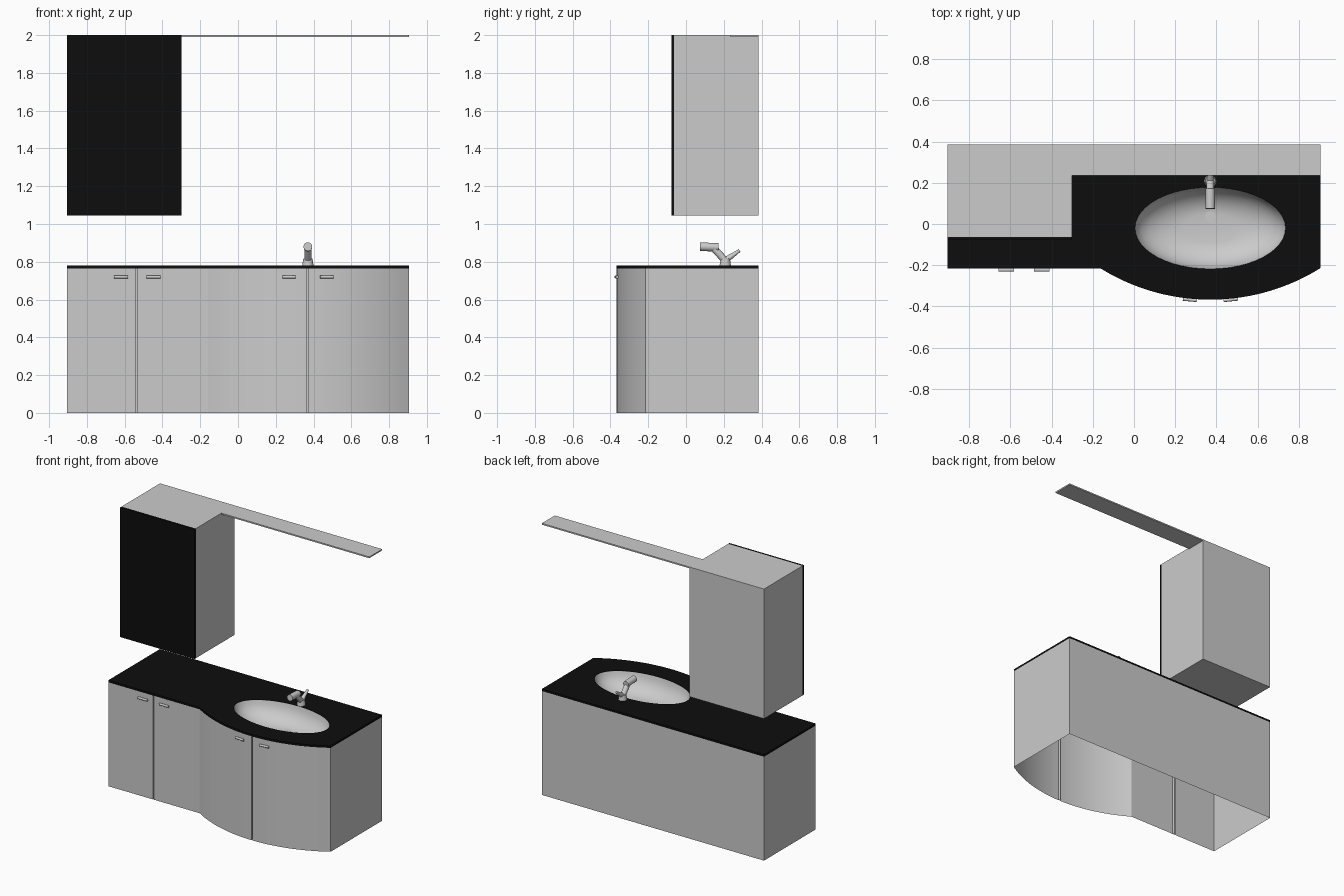
import bpy, bmesh, math
from mathutils import Vector

if "Cube" in bpy.data.objects:
    bpy.data.objects.remove(bpy.data.objects["Cube"])

black = bpy.data.materials.new("black_gloss")
black.diffuse_color = (0.004, 0.004, 0.004, 1)
black.use_nodes = True
black.node_tree.nodes["Principled BSDF"].inputs["Base Color"].default_value = black.diffuse_color

W, BACK, FRONT = 0.905, 0.385, -0.217      # half width, wall side, straight front
CX, CY, R = 0.37, 0.644, 1.011             # bow front: arc centre and radius
BODY_TOP, TOP = 0.765, 0.78
SINK = Vector((0.37, -0.02))
RX, RY = 0.365, 0.198


def finish(name, bm, mat=None, smooth=None):
    me = bpy.data.meshes.new(name)
    bmesh.ops.recalc_face_normals(bm, faces=bm.faces[:])
    bm.to_mesh(me)
    bm.free()
    ob = bpy.data.objects.new(name, me)
    bpy.context.collection.objects.link(ob)
    if mat:
        me.materials.append(mat)
    if smooth:
        bpy.ops.object.select_all(action='DESELECT')
        ob.select_set(True)
        bpy.context.view_layer.objects.active = ob
        bpy.ops.object.shade_smooth_by_angle(angle=math.radians(smooth))
    return ob


def box(name, lo, hi, mat=None):
    bm = bmesh.new()
    bmesh.ops.create_cube(bm, size=1)
    for v in bm.verts:
        v.co = [lo[i] + (v.co[i] + 0.5) * (hi[i] - lo[i]) for i in range(3)]
    return finish(name, bm, mat)


def rod(name, a, b, r1, r2=None, segs=20):
    a, b = Vector(a), Vector(b)
    bm = bmesh.new()
    bmesh.ops.create_cone(bm, cap_ends=True, segments=segs, radius1=r1,
                          radius2=r1 if r2 is None else r2, depth=(b - a).length)
    q = (b - a).to_track_quat('Z', 'Y')
    for v in bm.verts:
        v.co = q @ v.co + (a + b) / 2
    return finish(name, bm, None, 40)


def arc_y(x):
    return CY - math.sqrt(R * R - (x - CX) ** 2)


def groove(x, y, w=0.004, d=0.02):
    return [(x - w, y), (x - w, y + d), (x + w, y + d), (x + w, y)]


def outline(grooves):
    pts = [(-W, BACK), (-W, FRONT)]
    if grooves:
        pts += groove(-0.535, FRONT)
    n = 28
    for i in range(n + 1):
        x = -0.16 + i * (W + 0.16) / n
        if grooves and abs(x - CX) < 0.015:
            pts += groove(CX, arc_y(CX))
        else:
            pts.append((x, arc_y(x)))
    return pts + [(W, BACK)]


def loop(bm, pts, z):
    vs = [bm.verts.new((x, y, z)) for x, y in pts]
    return vs, [bm.edges.new((vs[i], vs[(i + 1) % len(vs)])) for i in range(len(vs))]


def ellipse(k=1.0, n=48):
    return [(SINK.x + k * RX * math.cos(2 * math.pi * i / n),
             SINK.y + k * RY * math.sin(2 * math.pi * i / n)) for i in range(n)]


# Base cabinet: open-bottomed wall shell with door grooves
bm = bmesh.new()
pts = outline(True)
low, _ = loop(bm, pts, 0)
high, _ = loop(bm, pts, BODY_TOP)
for i in range(len(pts)):
    j = (i + 1) % len(pts)
    bm.faces.new((low[i], low[j], high[j], high[i]))
finish("base_cabinet", bm, None, 30)

# Countertop slab with oval cut-out
bm = bmesh.new()
edges = loop(bm, outline(False), BODY_TOP)[1] + loop(bm, ellipse(), BODY_TOP)[1]
bmesh.ops.triangle_fill(bm, edges=edges, use_beauty=True)
ext = bmesh.ops.extrude_face_region(bm, geom=bm.faces[:], use_keep_orig=True)
top_verts = [g for g in ext["geom"] if isinstance(g, bmesh.types.BMVert)]
bmesh.ops.translate(bm, verts=top_verts, vec=(0, 0, TOP - BODY_TOP))
finish("countertop", bm, black)

# Basin bowl
bm = bmesh.new()
DEPTH = 0.13
prev = None
for k, d in [(1, 0), (0.97, 0.22), (0.91, 0.45), (0.81, 0.66), (0.68, 0.83),
             (0.52, 0.95), (0.36, 1.0)]:
    ring, _ = loop(bm, ellipse(k), TOP - 0.002 - d * DEPTH)
    if prev:
        for i in range(len(ring)):
            j = (i + 1) % len(ring)
            bm.faces.new((prev[i], prev[j], ring[j], ring[i]))
    prev = ring
bm.faces.new(prev)
finish("basin", bm, None, 60)
zb = TOP - 0.002 - DEPTH
rod("drain", (0.37, 0.035, zb), (0.37, 0.035, zb + 0.004), 0.027, segs=24)

# Tap: base, leaning neck, spout, lever
rod("tap_base", (0.37, 0.208, TOP), (0.37, 0.208, 0.818), 0.03, 0.024)
rod("tap_neck", (0.37, 0.213, 0.80), (0.37, 0.143, 0.877), 0.019)
rod("tap_spout", (0.37, 0.172, 0.876), (0.37, 0.074, 0.88), 0.022, 0.023)
rod("tap_lever", (0.37, 0.205, 0.805), (0.37, 0.284, 0.86), 0.018, 0.008)

# Door handles, following the front
for i, (x0, x1) in enumerate([(-0.657, -0.582), (-0.484, -0.41),
                              (0.237, 0.305), (0.435, 0.505)]):
    y0, y1 = (FRONT, FRONT) if x1 < 0 else (arc_y(x0), arc_y(x1))
    rod(f"door_handle_{i + 1}", (x0, y0 - 0.006, 0.72), (x1, y1 - 0.006, 0.72), 0.008, segs=12)

# Wall cabinet, its door, and the light shelf
box("wall_cabinet", (-W, -0.063, 1.045), (-0.30, BACK, 2.0))
box("wall_cabinet_door", (-W, -0.078, 1.045), (-0.30, -0.063, 2.0), black)
box("light_shelf", (-0.30, 0.235, 1.99), (W, BACK, 2.0))
